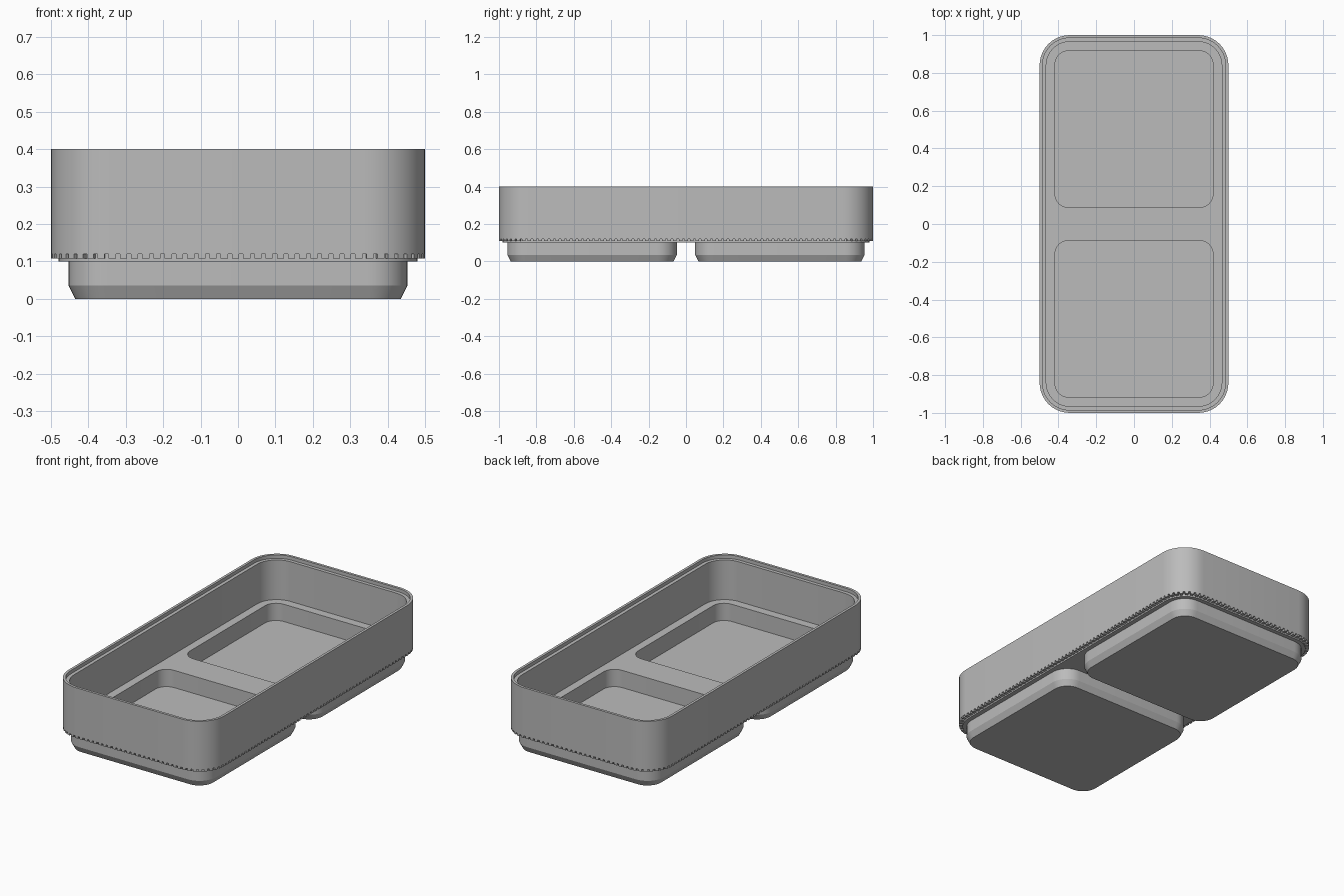
import bpy
import bmesh
import math
from mathutils import Vector

if "Cube" in bpy.data.objects:
    bpy.data.objects.remove(bpy.data.objects["Cube"], do_unlink=True)

grey = bpy.data.materials.new("plain_grey")
grey.use_nodes = True
GREY = (0.5, 0.5, 0.5, 1)
grey.diffuse_color = GREY
grey.node_tree.nodes["Principled BSDF"].inputs["Base Color"].default_value = GREY


def rounded_rect(hx, hy, r, z, cy=0, seg=10):
    """Counter-clockwise rounded rectangle."""
    pts = []
    for k, (sx, sy) in enumerate([(1, 1), (-1, 1), (-1, -1), (1, -1)]):
        for i in range(seg + 1):
            a = (k + i / seg) * math.pi / 2
            pts.append(Vector((sx * (hx - r) + r * math.cos(a),
                               cy + sy * (hy - r) + r * math.sin(a), z)))
    return pts


def finish(name, bm):
    mesh = bpy.data.meshes.new(name)
    bm.to_mesh(mesh)
    bm.free()
    mesh.materials.append(grey)
    ob = bpy.data.objects.new(name, mesh)
    bpy.context.collection.objects.link(ob)
    bpy.ops.object.select_all(action='DESELECT')
    ob.select_set(True)
    bpy.context.view_layer.objects.active = ob
    bpy.ops.object.shade_smooth_by_angle(angle=math.radians(25))
    return ob


def loft(name, rings, cap_start=False, cap_end=False):
    bm = bmesh.new()
    loops = [[bm.verts.new(p) for p in ring] for ring in rings]
    n = len(loops[0])
    for a, b in zip(loops, loops[1:]):
        for i in range(n):
            j = (i + 1) % n
            bm.faces.new((a[i], a[j], b[j], b[i]))
    if cap_start:
        bm.faces.new(loops[0][::-1])
    if cap_end:
        bm.faces.new(loops[-1])
    return finish(name, bm)


def plate(name, rings, up):
    """Flat sheet bounded by the first ring, with the others as holes."""
    bm = bmesh.new()
    edges = []
    for ring in rings:
        vs = [bm.verts.new(p) for p in ring]
        edges += [bm.edges.new((v, vs[i - 1])) for i, v in enumerate(vs)]
    bmesh.ops.triangle_fill(bm, edges=edges, use_beauty=True)
    bm.normal_update()
    bmesh.ops.reverse_faces(bm, faces=[f for f in bm.faces if f.normal.z * up < 0])
    return finish(name, bm)


def body(inset, z):
    return rounded_rect(0.5 - inset, 1 - inset, 0.16 - inset, z)


BASE, SKIRT, DECK, TOP = 0.10, 0.12, 0.15, 0.40
LEDGE = TOP - 0.02

# Outer wall, stepped rim and inner wall in one profile
loft("tray_wall", [body(0.02, BASE), body(0.02, SKIRT), body(0, SKIRT), body(0, TOP),
                   body(0.015, TOP), body(0.015, LEDGE), body(0.035, LEDGE),
                   body(0.035, DECK)])

# Two sunken pockets and the two feet that hold them
pocket_tops, foot_tops = [], []
for side, cy in (("front", -0.502), ("back", 0.502)):
    top = rounded_rect(0.418, 0.414, 0.07, DECK, cy)
    pocket_tops.append(top)
    loft(side + "_pocket", [top, rounded_rect(0.418, 0.414, 0.07, 0.05, cy)], cap_end=True)
    foot = rounded_rect(0.453, 0.453, 0.105, BASE, cy)
    foot_tops.append(foot)
    loft(side + "_foot", [rounded_rect(0.435, 0.435, 0.087, 0, cy),
                          rounded_rect(0.453, 0.453, 0.105, 0.035, cy), foot],
         cap_start=True)

# Inside deck and underside around the pockets and feet
plate("deck", [body(0.035, DECK)] + pocket_tops, 1)
plate("underside", [body(0.02, BASE)] + foot_tops, -1)

# Row of small teeth along the lower edge of the wall
outline = body(0, 0)
lengths = [(outline[(i + 1) % len(outline)] - p).length for i, p in enumerate(outline)]
total = sum(lengths)


def along(s):
    """Point and outward direction at arc length s."""
    s %= total
    for i, length in enumerate(lengths):
        if s <= length:
            break
        s -= length
    a, b = outline[i], outline[(i + 1) % len(outline)]
    d = (b - a).normalized()
    return a + d * s, Vector((d.y, -d.x, 0))


bm = bmesh.new()
count = round(total / 0.03)
pitch = total / count
for k in range(count):
    corners = []
    for off in (-0.32, 0.32):
        p, out = along((k + off) * pitch)
        corners.append((p, p - out * 0.021))
    (p0, q0), (p1, q1) = corners
    low, high = [[bm.verts.new((p.x, p.y, z)) for p in (p0, p1, q1, q0)]
                 for z in (0.108, SKIRT)]
    bm.faces.new(low[::-1])
    bm.faces.new(high)
    for i in range(4):
        j = (i + 1) % 4
        bm.faces.new((low[i], low[j], high[j], high[i]))
bmesh.ops.recalc_face_normals(bm, faces=bm.faces)
finish("edge_teeth", bm)
